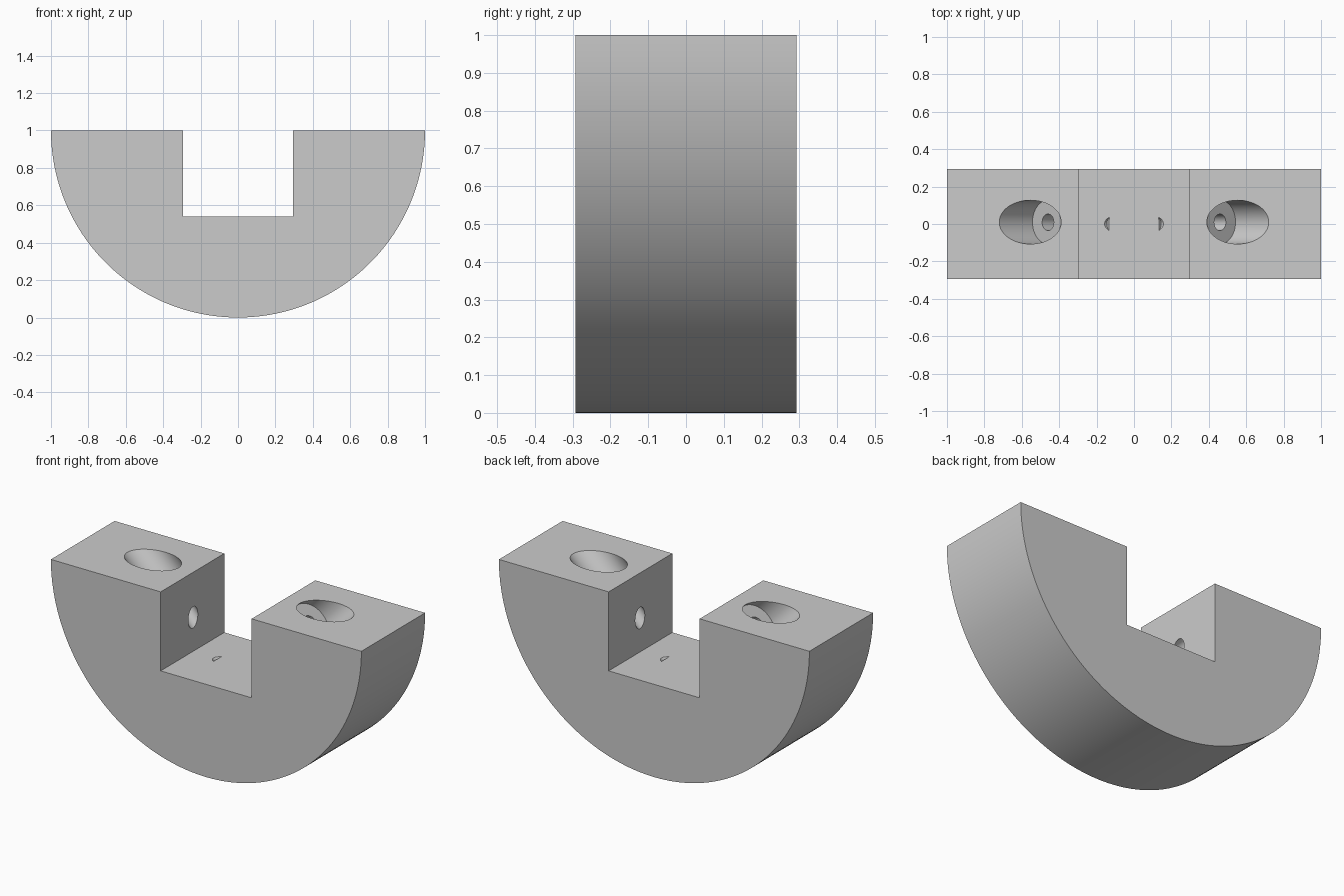
import bpy, bmesh
from math import pi, sin, cos, radians
from mathutils import Vector

cube = bpy.data.objects.get("Cube")
if cube:
    bpy.data.objects.remove(cube, do_unlink=True)

HALF_DEPTH = 0.293
SLOT = 0.293
FLOOR = 0.54
ARC_STEPS = 96

grey = bpy.data.materials.new("grey")
grey.use_nodes = True
colour = (0.6, 0.6, 0.6, 1)
grey.diffuse_color = colour
grey.node_tree.nodes["Principled BSDF"].inputs["Base Color"].default_value = colour


def make_object(name, bm):
    bmesh.ops.recalc_face_normals(bm, faces=bm.faces)
    mesh = bpy.data.meshes.new(name)
    bm.to_mesh(mesh)
    bm.free()
    mesh.materials.append(grey)
    obj = bpy.data.objects.new(name, mesh)
    bpy.context.collection.objects.link(obj)
    return obj


def rod_cutter(name, start, end, radius):
    """Cylinder running from start to end."""
    start, end = Vector(start), Vector(end)
    axis = end - start
    bm = bmesh.new()
    bmesh.ops.create_cone(bm, cap_ends=True, segments=64, radius1=radius,
                          radius2=radius, depth=axis.length)
    turn = axis.to_track_quat('Z', 'Y').to_matrix()
    for v in bm.verts:
        v.co = turn @ v.co + (start + end) / 2
    obj = make_object(name, bm)
    obj.hide_render = True
    return obj


# Half-round block with a square slot in its flat top
profile = [(cos(pi + pi * i / ARC_STEPS), 1 + sin(pi + pi * i / ARC_STEPS))
           for i in range(ARC_STEPS + 1)]
profile += [(SLOT, 1), (SLOT, FLOOR), (-SLOT, FLOOR), (-SLOT, 1)]
bm = bmesh.new()
face = bm.faces.new([bm.verts.new((x, -HALF_DEPTH, z)) for x, z in profile])
side = bmesh.ops.extrude_face_region(bm, geom=[face])
bmesh.ops.translate(bm, vec=(0, 2 * HALF_DEPTH, 0),
                    verts=[g for g in side["geom"] if isinstance(g, bmesh.types.BMVert)])
block = make_object("slotted_half_round_block", bm)

# Slanted counterbored screw holes, one per shoulder
cutters = []
for label, s in (("left", 1), ("right", -1)):
    seat = (s * 0.46, 0.01, 0.905)
    cutters.append(rod_cutter(label + "_counterbore_cutter", seat,
                              (s * 0.86, 0.01, 1.305), 0.117))
    cutters.append(rod_cutter(label + "_screw_hole_cutter", (s * 0.114, 0, 0.559),
                              (s * 0.49, 0.01, 0.935), 0.044))

bpy.context.view_layer.objects.active = block
block.select_set(True)
for cutter in cutters:
    cut = block.modifiers.new(cutter.name, 'BOOLEAN')
    cut.operation = 'DIFFERENCE'
    cut.solver = 'EXACT'
    cut.object = cutter
    bpy.ops.object.modifier_apply(modifier=cut.name)
for cutter in cutters:
    bpy.data.objects.remove(cutter, do_unlink=True)

# Smooth curved walls, crisp rims
for obj in bpy.context.selected_objects:
    obj.select_set(obj == block)
bpy.ops.object.shade_smooth_by_angle(angle=radians(30))
